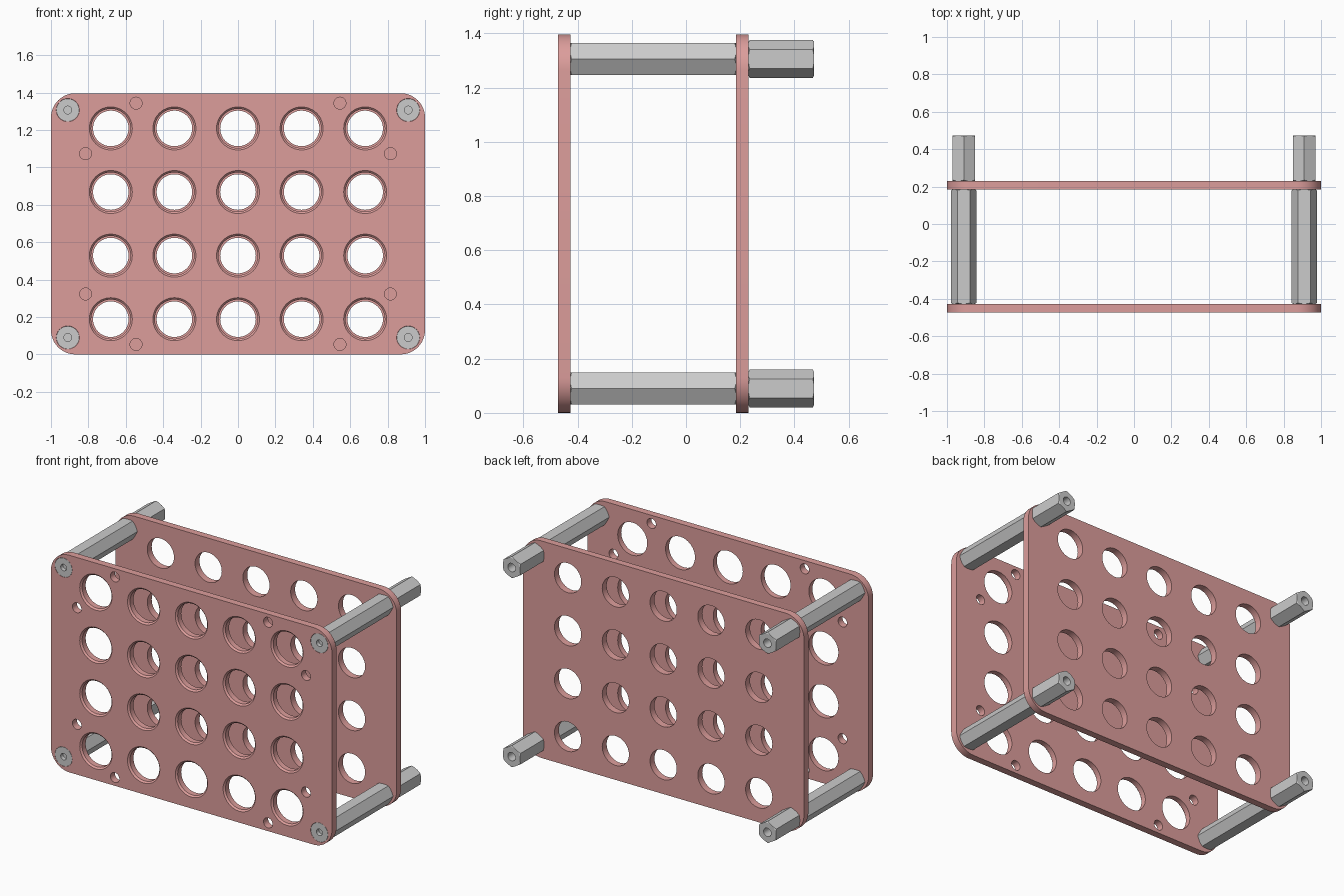
import bpy, bmesh, math

if "Cube" in bpy.data.objects:
    bpy.data.objects.remove(bpy.data.objects["Cube"])

H = 1.396                      # plate height
CX, CZ = 0.91, 0.608           # corner post offsets from plate centre
CORNERS = [(sx * CX, H / 2 + sz * CZ) for sx in (-1, 1) for sz in (-1, 1)]
GRID = [(0.34 * i, H / 2 + 0.34 * j) for i in range(-2, 3) for j in (-1.5, -0.5, 0.5, 1.5)]

pink = bpy.data.materials.new("plate_pink")
pink.diffuse_color = (0.72, 0.34, 0.33, 1)
pink.use_nodes = True
pink.node_tree.nodes["Principled BSDF"].inputs["Base Color"].default_value = pink.diffuse_color


def make(name, bm, mat=None):
    bmesh.ops.recalc_face_normals(bm, faces=bm.faces)
    me = bpy.data.meshes.new(name)
    bm.to_mesh(me)
    bm.free()
    ob = bpy.data.objects.new(name, me)
    bpy.context.collection.objects.link(ob)
    if mat:
        me.materials.append(mat)
    return ob


def lathe(bm, x, z, profile, segs=48, turn=0.0):
    """Closed solid around a y-directed axis; profile is (radius, y)."""
    rings = []
    for r, y in profile:
        angs = [turn + 2 * math.pi * k / segs for k in range(segs)]
        rings.append([bm.verts.new((x + r * math.cos(a), y, z + r * math.sin(a))) for a in angs])
    for a, b in zip(rings, rings[1:]):
        for k in range(segs):
            n = (k + 1) % segs
            bm.faces.new((a[k], a[n], b[n], b[k]))
    bm.faces.new(rings[0])
    bm.faces.new(rings[-1])


def boolean(ob, cutter_bm, op='DIFFERENCE'):
    cutter = make("cutter", cutter_bm)
    cutter.hide_render = True
    mod = ob.modifiers.new("cut", 'BOOLEAN')
    mod.operation, mod.solver, mod.object = op, 'EXACT', cutter
    bpy.context.view_layer.update()
    dg = bpy.context.evaluated_depsgraph_get()
    me = bpy.data.meshes.new_from_object(ob.evaluated_get(dg))
    ob.modifiers.clear()
    ob.data = me
    bpy.data.objects.remove(cutter)


def smooth(ob):
    for p in ob.data.polygons:
        p.use_smooth = True
    ob.data.set_sharp_from_angle(angle=math.radians(25))


def plate(name, y0, y1, cutters, rad=0.13):
    bm = bmesh.new()
    pts = []
    for q, (sx, sz) in enumerate([(1, 1), (-1, 1), (-1, -1), (1, -1)]):
        for k in range(13):
            a = math.pi / 2 * (q + k / 12)
            pts.append((sx * (1 - rad) + rad * math.cos(a),
                        H / 2 + sz * (H / 2 - rad) + rad * math.sin(a)))
    a = [bm.verts.new((x, y0, z)) for x, z in pts]
    b = [bm.verts.new((x, y1, z)) for x, z in pts]
    for k in range(len(pts)):
        n = (k + 1) % len(pts)
        bm.faces.new((a[k], a[n], b[n], b[k]))
    bm.faces.new(a)
    bm.faces.new(b)
    ob = make(name, bm, pink)
    boolean(ob, cutters)
    smooth(ob)


Y0, Y1, Y2, Y3, Y4 = -0.473, -0.427, 0.185, 0.23, 0.473

# front plate: chamfered grid holes, small edge holes, countersunk corners
c = bmesh.new()
for x, z in GRID:
    lathe(c, x, z, [(0.125, Y0 - 0.01), (0.105, Y0 + 0.01), (0.105, Y1 + 0.02)])
for sx in (-1, 1):
    for sz in (-1, 1):
        for dx, dz in ((0.545, 0.645), (0.815, 0.375)):
            lathe(c, sx * dx, H / 2 + sz * dz, [(0.032, Y0 - 0.02), (0.032, Y1 + 0.02)], 32)
for x, z in CORNERS:
    lathe(c, x, z, [(0.062, Y0 - 0.01), (0.062, Y0 + 0.004), (0.033, Y0 + 0.034), (0.033, Y1 + 0.02)])
plate("front_plate", Y0, Y1, c)

# back plate: plain grid holes and stud holes
c = bmesh.new()
for x, z in GRID:
    lathe(c, x, z, [(0.095, Y2 - 0.02), (0.095, Y3 + 0.02)])
for x, z in CORNERS:
    lathe(c, x, z, [(0.033, Y2 - 0.02), (0.033, Y3 + 0.02)], 32)
plate("back_plate", Y2, Y3, c)


def standoff(name, x, z, ya, yb, r, turn, bore):
    bm = bmesh.new()
    lathe(bm, x, z, [(r, ya), (r, yb)], 6, turn)
    ob = make(name, bm)
    # rounded chamfer on both ends
    c = bmesh.new()
    rc, rw, d = r * 0.86, r * 1.06, 0.008
    lathe(c, x, z, [(rc, ya - 0.0005), (rw, ya + d), (rw, yb - d), (rc, yb + 0.0005)], 60, 0.03)
    boolean(ob, c, 'INTERSECT')
    # threaded bore
    c = bmesh.new()
    lathe(c, x, z, [(0.027, bore), (0.027, yb + 0.02)], 32)
    boolean(ob, c)
    smooth(ob)


for i, (x, z) in enumerate(CORNERS):
    standoff(f"long_standoff_{i}", x, z, Y1, Y2, 0.068, 0, Y2 - 0.1)
    standoff(f"short_standoff_{i}", x, z, Y3, Y4, 0.07, math.pi / 6, Y4 - 0.14)
    # countersunk screw with hex socket
    bm = bmesh.new()
    lathe(bm, x, z, [(0.0605, Y0), (0.0605, Y0 + 0.004), (0.032, Y0 + 0.033), (0.032, Y1 + 0.001)])
    screw = make(f"countersunk_screw_{i}", bm)
    c = bmesh.new()
    lathe(c, x, z, [(0.021, Y0 - 0.02), (0.021, Y0 + 0.025)], 24)
    boolean(screw, c)
    smooth(screw)
    # stud through the back plate
    bm = bmesh.new()
    lathe(bm, x, z, [(0.0265, Y2 - 0.09), (0.0265, Y3 + 0.001)], 32)
    smooth(make(f"stud_{i}", bm))
